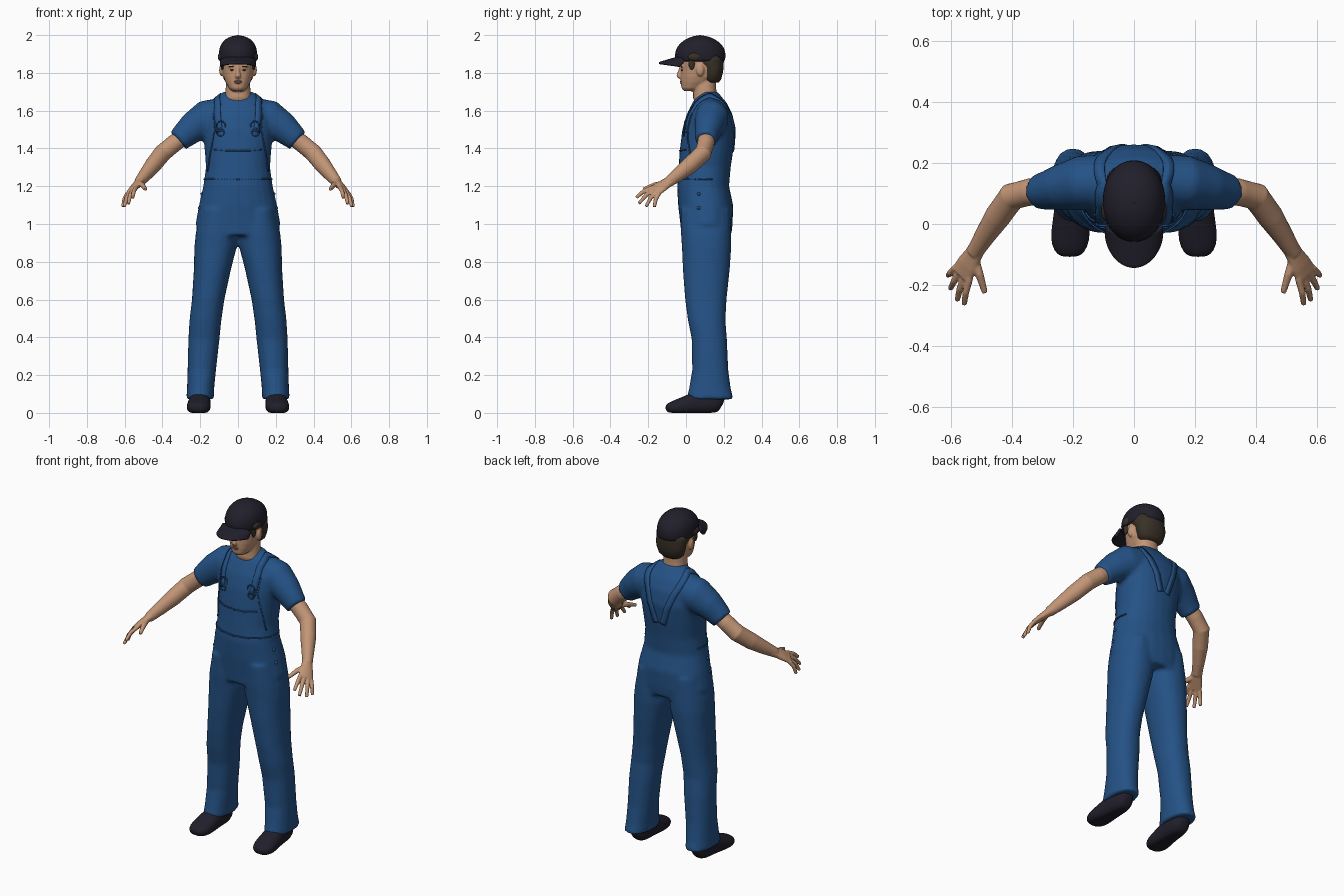
import bpy, bmesh, math
from mathutils import Vector, Matrix
from mathutils.bvhtree import BVHTree

cube = bpy.data.objects.get("Cube")
if cube:
    bpy.data.objects.remove(cube, do_unlink=True)


def material(name, rgb):
    m = bpy.data.materials.new(name)
    m.use_nodes = True
    m.diffuse_color = (*rgb, 1)
    bsdf = next(n for n in m.node_tree.nodes if n.type == 'BSDF_PRINCIPLED')
    bsdf.inputs["Base Color"].default_value = (*rgb, 1)
    return m


blue = material("work_blue", (0.018, 0.085, 0.24))
skin = material("skin", (0.54, 0.30, 0.18))
dark = material("dark_navy", (0.015, 0.014, 0.024))
brown = material("hair_brown", (0.04, 0.03, 0.02))
lip = material("lip", (0.36, 0.16, 0.11))


def tube(bm, points, ref=(1, 0, 0), sides=24, level=False, power=2.0, floor=None):
    """Loft ellipses (x, y, z, half width along ref, other half width)."""
    centres = [Vector(p[:3]) for p in points]
    rings = []
    for i, p in enumerate(points):
        t = centres[min(i + 1, len(points) - 1)] - centres[max(i - 1, 0)]
        t = Vector((0, 0, 1)) if level else t.normalized()
        side = Vector(ref) - t * t.dot(Vector(ref))
        side.normalize()
        up = t.cross(side)
        ring = []
        for k in range(sides):
            a = math.tau * k / sides
            c, s = math.cos(a), math.sin(a)
            c = math.copysign(abs(c) ** (2 / power), c)
            s = math.copysign(abs(s) ** (2 / power), s)
            co = centres[i] + side * c * p[3] + up * s * p[4]
            if floor is not None:
                co.z = max(co.z, floor)
            ring.append(bm.verts.new(co))
        rings.append(ring)
    for lo, hi in zip(rings, rings[1:]):
        for k in range(sides):
            j = (k + 1) % sides
            bm.faces.new((lo[k], lo[j], hi[j], hi[k]))
    bm.faces.new(rings[0][::-1])
    bm.faces.new(rings[-1])


def stack(bm, rows, power=2.2):
    """Loft level rings (z, front y, back y, half width)."""
    tube(bm, [(0, (f + b) / 2, z, w, (b - f) / 2) for z, f, b, w in rows],
         level=True, power=power)


def ball(bm, loc, size):
    bmesh.ops.create_uvsphere(bm, u_segments=16, v_segments=10, radius=1,
                              matrix=Matrix.Translation(loc) @ Matrix.Diagonal((*size, 1)))


def finish(name, bm, mat, voxel=0, smooth=0, subsurf=0, solid=0, mirror=False):
    bmesh.ops.recalc_face_normals(bm, faces=bm.faces)
    mesh = bpy.data.meshes.new(name)
    bm.to_mesh(mesh)
    bm.free()
    ob = bpy.data.objects.new(name, mesh)
    bpy.context.collection.objects.link(ob)
    if voxel:
        m = ob.modifiers.new("blend", 'REMESH')
        m.mode, m.voxel_size = 'VOXEL', voxel
    if smooth:
        m = ob.modifiers.new("soften", 'SMOOTH')
        m.factor, m.iterations = 0.5, smooth
    if solid:
        m = ob.modifiers.new("thickness", 'SOLIDIFY')
        m.thickness, m.offset = solid, 0
    if subsurf:
        m = ob.modifiers.new("rounding", 'SUBSURF')
        m.levels = m.render_levels = subsurf
    if mirror:
        ob.modifiers.new("other_side", 'MIRROR').use_mirror_merge = False
    bpy.context.view_layer.update()
    baked = bpy.data.meshes.new_from_object(
        ob.evaluated_get(bpy.context.evaluated_depsgraph_get()))
    ob.modifiers.clear()
    ob.data = baked
    baked.materials.clear()
    baked.materials.append(mat)
    for f in baked.polygons:
        f.use_smooth = True
    return ob


# Overalls and shirt: torso, sleeves and trouser legs blended together
bm = bmesh.new()
stack(bm, [(.94, -.025, .24, .2), (1, -.03, .247, .225), (1.1, -.042, .25, .207),
           (1.2, -.047, .228, .184), (1.3, -.04, .237, .17), (1.4, -.032, .252, .177),
           (1.5, -.02, .262, .187), (1.58, .003, .247, .19), (1.64, .033, .217, .15),
           (1.675, .055, .187, .108), (1.7, .085, .168, .08)])
leg = [(1.08, .03, .195, -.03, .235), (.95, -.002, .224, -.027, .24), (.88, .006, .231, -.022, .24),
       (.76, .037, .234, -.017, .232), (.6, .072, .244, -.005, .215), (.49, .088, .257, .01, .209),
       (.39, .098, .263, .03, .217), (.23, .116, .267, .033, .224), (.13, .126, .27, .016, .237),
       (.072, .128, .274, .002, .252)]
sleeve = [(.08, .14, 1.57, .1, .088), (.17, .135, 1.555, .1, .09), (.24, .12, 1.51, .082, .076),
          (.285, .11, 1.47, .07, .064), (.316, .105, 1.441, .062, .058)]
for s in (-1, 1):
    tube(bm, [(s * (i + o) / 2, (f + b) / 2, z, (o - i) / 2, (b - f) / 2)
              for z, i, o, f, b in leg], level=True, power=2.2)
    tube(bm, [(s * p[0], *p[1:]) for p in sleeve], ref=(0, 0, 1))
overalls = finish("overalls", bm, blue, voxel=.011, smooth=5)

surface = BVHTree.FromPolygons([v.co for v in overalls.data.vertices],
                               [f.vertices for f in overalls.data.polygons])


def strip(bm, path, width, steps=6):
    """Lay a thin ribbon on the clothing along a rough path."""
    path = [Vector(p) for p in path]
    samples = [a.lerp(b, k / steps) for a, b in zip(path, path[1:]) for k in range(steps)]
    samples.append(path[-1])
    hits = [surface.find_nearest(p)[:2] for p in samples]
    last = None
    for i, (co, normal) in enumerate(hits):
        t = hits[min(i + 1, len(hits) - 1)][0] - hits[max(i - 1, 0)][0]
        across = t.cross(normal).normalized() * width / 2
        pair = [bm.verts.new(surface.find_nearest(co + across * e)[0] + normal * .002)
                for e in (-1, 1)]
        if last:
            bm.faces.new((last[0], last[1], pair[1], pair[0]))
        last = pair


# Straps over the shoulders, converging on the back
bm = bmesh.new()
strip(bm, [(.112, -.04, 1.49), (.118, -.01, 1.57), (.12, .03, 1.65), (.12, .13, 1.7),
           (.115, .23, 1.65), (.085, .28, 1.55), (.05, .29, 1.46), (.025, .29, 1.38)], .035)
finish("straps", bm, blue, solid=.007, mirror=True)

# Raised seams on the bib
bm = bmesh.new()
strip(bm, [(.145, .0, 1.6), (.14, -.02, 1.5), (.16, 0, 1.4), (.18, .03, 1.28)], .006)
strip(bm, [(0, -.06, 1.39), (.07, -.06, 1.39), (.14, -.02, 1.395)], .006)
strip(bm, [(0, -.08, 1.24), (.1, -.05, 1.24), (.2, .05, 1.24), (.2, .15, 1.24)], .006)
finish("seams", bm, blue, solid=.006, mirror=True)

# Strap buckles and side buttons
bm = bmesh.new()
for z, r in ((1.535, .024), (1.49, .018)):
    co = surface.find_nearest(Vector((.11, -.06, z)))[0]
    loop = [co + Vector((r * math.cos(a), -.005, r * math.sin(a)))
            for a in (math.tau * k / 12 for k in range(13))]
    tube(bm, [(*p, .004, .004) for p in loop], ref=(0, 1, 0), sides=8)
for p in ((.11, -.06, 1.51), (.3, .05, 1.18), (.3, .04, 1.1)):
    ball(bm, surface.find_nearest(Vector(p))[0], (.009, .009, .009))
finish("buckles_and_buttons", bm, blue, mirror=True)

# Arm, palm, fingers and thumb
bm = bmesh.new()
tube(bm, [(.28, .11, 1.47, .044, .044), (.34, .105, 1.425, .047, .045), (.4, .09, 1.375, .048, .046),
          (.447, .025, 1.315, .046, .043), (.49, -.04, 1.262, .037, .034),
          (.524, -.095, 1.221, .028, .027)], ref=(0, 0, 1))
wide = Vector((.71, .5, -.5)).normalized()
tube(bm, [(.51, -.07, 1.235, .029, .027), (.526, -.1, 1.218, .032, .022),
          (.546, -.133, 1.197, .04, .019), (.566, -.167, 1.174, .043, .014)], ref=wide)
knuckle = Vector((.562, -.16, 1.178))
tips = [(.557, -.264, 1.14), (.58, -.25, 1.108), (.602, -.212, 1.092), (.61, -.168, 1.09)]
for k, tip in enumerate(tips):
    root, tip = knuckle + wide * (.022 * k - .033), Vector(tip)
    bend = root.lerp(tip, .5) + Vector((.004, -.004, .006))
    tube(bm, [(*root, .012, .012), (*bend, .0115, .0115), (*tip, .009, .009)], ref=wide, sides=12)
tube(bm, [(.527, -.105, 1.215, .017, .017), (.507, -.165, 1.207, .014, .014),
          (.489, -.225, 1.184, .01, .01)], ref=wide, sides=12)
finish("arms", bm, skin, voxel=.004, smooth=4, mirror=True)

# Shoes
bm = bmesh.new()
tube(bm, [(.2, .195, .045, .025, .03), (.2, .18, .055, .045, .055), (.2, .13, .06, .056, .066),
          (.203, .06, .055, .057, .062), (.206, 0, .04, .062, .05), (.21, -.05, .03, .065, .04),
          (.212, -.09, .026, .052, .029), (.212, -.108, .022, .028, .016)], power=2.3, floor=0)
finish("shoes", bm, dark, subsurf=1, mirror=True)

# Head with neck, nose and ears
bm = bmesh.new()
stack(bm, [(1.6, .06, .16, .075), (1.67, .037, .163, .069), (1.72, .04, .16, .065),
           (1.78, .05, .16, .06)])
stack(bm, [(1.703, -.01, .05, .028), (1.718, -.024, .09, .048), (1.75, -.028, .14, .066),
           (1.78, -.029, .175, .078), (1.82, -.028, .187, .085), (1.86, -.032, .19, .088),
           (1.92, -.02, .18, .08), (1.95, .02, .14, .04)])
tube(bm, [(0, -.022, 1.835, .009, .01), (0, -.032, 1.805, .01, .012),
          (0, -.038, 1.783, .016, .014), (0, -.03, 1.773, .012, .008)], sides=12)
for s in (-1, 1):
    ball(bm, (s * .088, .075, 1.815), (.012, .021, .032))
    ball(bm, (s * .03, -.016, 1.835), (.024, .012, .008))
finish("head", bm, skin, voxel=.005, smooth=4)

# Face details
bm = bmesh.new()
for z, w in ((1.755, .022), (1.747, .018)):
    ball(bm, (0, -.026, z), (w, .006, .005))
finish("lips", bm, lip)
bm = bmesh.new()
ball(bm, (.032, -.021, 1.815), (.011, .005, .004))
finish("eyes", bm, dark, mirror=True)

# Hair at the back, sideburns, and tufts at the sides of the cap
bm = bmesh.new()
stack(bm, [(1.748, .1, .172, .055), (1.765, .09, .186, .075), (1.8, .085, .195, .086),
           (1.83, .08, .199, .091), (1.86, .03, .2, .093), (1.89, .03, .2, .093)])
for s in (-1, 1):
    ball(bm, (s * .083, .03, 1.85), (.009, .017, .034))
    ball(bm, (s * .092, .045, 1.885), (.015, .035, .022))
    ball(bm, (s * .032, -.022, 1.834), (.018, .006, .003))
finish("hair", bm, brown)

# Cap crown with top button
bm = bmesh.new()
stack(bm, [(1.858, -.045, .198, .096), (1.865, -.055, .207, .101), (1.89, -.062, .212, .104),
           (1.925, -.055, .207, .101), (1.955, -.035, .188, .09), (1.98, -.002, .152, .067),
           (1.994, .035, .115, .037), (1.998, .06, .09, .012)], power=2.1)
finish("cap_crown", bm, dark, subsurf=1)
bm = bmesh.new()
ball(bm, (0, .075, 1.994), (.011, .011, .006))
finish("cap_button", bm, dark)

# Curved cap brim
bm = bmesh.new()
bmesh.ops.create_grid(bm, x_segments=20, y_segments=8, size=1)
for v in bm.verts:
    u, out = v.co.x * .96, (v.co.y + 1) / 2
    reach = math.cos(u * math.pi / 2)
    v.co = (.09 * math.sin(u * math.pi / 2), -.03 + .03 * u * u - out * (.025 + .09 * reach),
            1.884 - .034 * out - .022 * u * u)
finish("cap_brim", bm, dark, solid=.014, subsurf=1)
